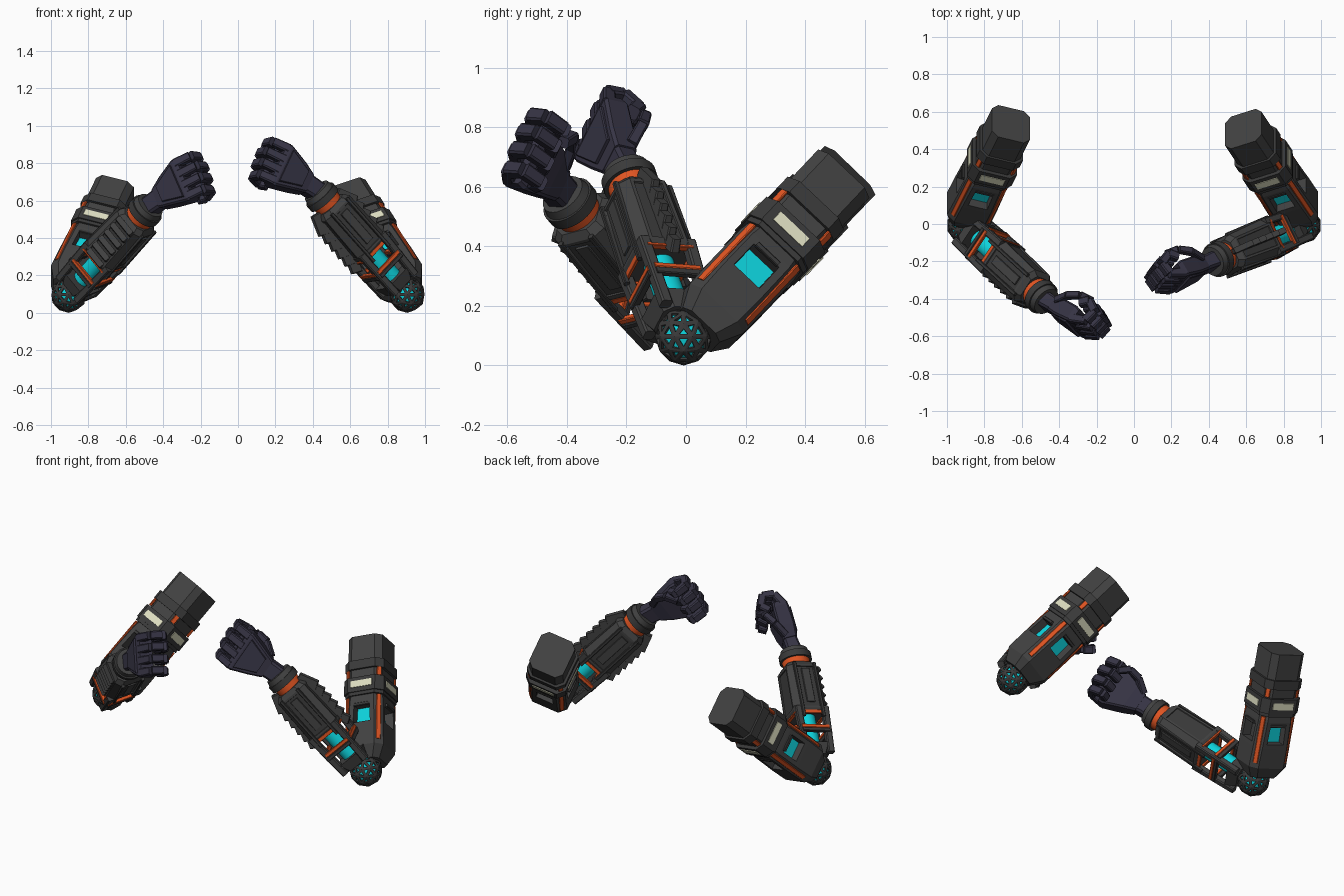
import bpy, bmesh, math
from mathutils import Matrix, Vector

cube = bpy.data.objects.get("Cube")
if cube:
    bpy.data.objects.remove(cube, do_unlink=True)


def material(name, rgb):
    m = bpy.data.materials.new(name)
    m.use_nodes = True
    m.diffuse_color = (*rgb, 1)
    m.node_tree.nodes["Principled BSDF"].inputs["Base Color"].default_value = (*rgb, 1)
    return m


GREY = material("armour grey", (0.054, 0.054, 0.054))
DARK = material("dark trim", (0.042, 0.042, 0.042))
HAND = material("hand indigo", (0.037, 0.034, 0.058))
ORANGE = material("orange accent", (0.75, 0.09, 0.016))
CYAN = material("cyan core", (0.004, 0.65, 0.72))
CREAM = material("cream plate", (0.74, 0.74, 0.54))


def frame(origin, axis, ref):
    """Matrix whose local z follows axis and whose x is closest to ref."""
    z = Vector(axis).normalized()
    x = Vector(ref)
    x = (x - z * x.dot(z)).normalized()
    m = Matrix((x, z.cross(x), z)).transposed().to_4x4()
    m.translation = origin
    return m


def finish(name, bm, m, mats, smooth=False):
    bmesh.ops.recalc_face_normals(bm, faces=bm.faces)
    me = bpy.data.meshes.new(name)
    bm.to_mesh(me)
    bm.free()
    for mat in mats:
        me.materials.append(mat)
    if smooth:
        me.shade_smooth()
        me.set_sharp_from_angle(angle=0.6)
    ob = bpy.data.objects.new(name, me)
    bpy.context.collection.objects.link(ob)
    ob.matrix_world = m
    return ob


def loft(name, m, levels, mat, recess=None):
    """Eight-sided body through levels of (z, half x, half y, chamfer).
    recess = (level, margin, depth, material, sign of the unlit x side)."""
    bm = bmesh.new()
    rings = []
    for z, hx, hy, c in levels:
        pts = [(hx, c - hy), (hx, hy - c), (hx - c, hy), (c - hx, hy),
               (-hx, hy - c), (-hx, c - hy), (c - hx, -hy), (hx - c, -hy)]
        rings.append([bm.verts.new((x, y, z)) for x, y in pts])
    panels = []
    for k, (lo, hi) in enumerate(zip(rings, rings[1:])):
        for i in range(8):
            j = (i + 1) % 8
            f = bm.faces.new((lo[i], lo[j], hi[j], hi[i]))
            if recess and k == recess[0] and i % 2 == 0:
                panels.append(f)
    bm.faces.new(rings[0][::-1])
    bm.faces.new(rings[-1])
    mats = [mat]
    if recess:
        _, margin, depth, inner, unlit = recess
        bm.normal_update()
        bmesh.ops.inset_individual(bm, faces=panels, thickness=margin, depth=0)
        bmesh.ops.inset_individual(bm, faces=panels, thickness=0.003, depth=-depth)
        for f in panels:
            f.material_index = int(f.calc_center_median().x * unlit < 0.03)
        mats.append(inner)
    return finish(name, bm, m, mats)


def beam(name, m, a, b, w, t, mat, taper=1.0):
    """Chamfered bar between two local points."""
    a, b = Vector(a), Vector(b)
    d = b - a
    ref = (0, 1, 0) if abs(d.x) > 0.9 * d.length else (1, 0, 0)
    c = 0.15 * min(w, t)
    loft(name, m @ frame(a, d, ref),
         [(0, w / 2, t / 2, c), (d.length, w / 2 * taper, t / 2 * taper, c * taper)], mat)


def drum(name, m, z0, z1, r0, r1, mat):
    bm = bmesh.new()
    bmesh.ops.create_cone(bm, cap_ends=True, segments=28, radius1=r0, radius2=r1, depth=z1 - z0,
                          matrix=Matrix.Translation((0, 0, (z0 + z1) / 2)))
    finish(name, bm, m, [mat], True)


def elbow_ball(name, centre, r):
    bm = bmesh.new()
    bmesh.ops.create_icosphere(bm, subdivisions=2, radius=r)
    cells = list(bm.faces)
    bmesh.ops.inset_individual(bm, faces=cells, thickness=r * 0.175, depth=0)
    bmesh.ops.inset_individual(bm, faces=cells, thickness=0.001, depth=-r * 0.09)
    for f in cells:
        f.material_index = 1
    finish(name, bm, Matrix.Translation(centre), [DARK, CYAN])


def upper_arm(side, m, inward):
    # lower shell with glowing windows, the inward one left dark
    loft(side + "_upper_arm_shell", m,
         [(0.05, 0.085, 0.085, 0.03), (0.12, 0.122, 0.122, 0.04), (0.24, 0.12, 0.125, 0.04),
          (0.4, 0.115, 0.124, 0.04), (0.46, 0.108, 0.116, 0.04)],
         GREY, (2, 0.037, 0.05, CYAN, inward))
    # collars and shoulder block
    for n, z0, z1, hx, hy in (("lower", 0.435, 0.455, 0.12, 0.13), ("middle", 0.455, 0.545, 0.126, 0.136),
                              ("upper", 0.6, 0.655, 0.122, 0.13)):
        loft(side + "_" + n + "_collar", m, [(z0, hx, hy, 0.04), (z1, hx, hy, 0.04)], DARK)
    loft(side + "_shoulder_block", m,
         [(0.45, 0.105, 0.113, 0.035), (0.65, 0.107, 0.118, 0.035), (0.81, 0.107, 0.118, 0.035)], GREY)
    for k in range(4):
        turned = m @ Matrix.Rotation(k * math.pi / 2, 4, 'Z')
        reach = 0.126 if k % 2 == 0 else 0.136
        # cream plates and window lips
        beam(side + "_cream_plate", turned, (reach, 0, 0.482), (reach, 0, 0.522), 0.008, 0.135, CREAM)
        beam(side + "_window_lip", turned, (0.118, -0.05, 0.378), (0.118, 0.05, 0.378), 0.02, 0.018, DARK)
        # orange strips on the chamfered corners
        sx, sy = ((1, 1), (-1, 1), (-1, -1), (1, -1))[k]
        for z0, z1 in ((0.15, 0.43), (0.55, 0.64)):
            foot = Vector((sx * 0.098, sy * 0.104, z0))
            loft(side + "_orange_strip", m @ frame(foot, (0, 0, 1), (sx, sy, 0)),
                 [(0, 0.006, 0.014, 0.003), (z1 - z0, 0.006, 0.014, 0.003)], ORANGE)


def forearm(side, m, rib_rows):
    # open frame around the glowing core
    drum(side + "_core", m, 0.06, 0.35, 0.052, 0.052, CYAN)
    loft(side + "_elbow_block", m, [(0.065, 0.075, 0.075, 0.03), (0.13, 0.096, 0.096, 0.03)], GREY)
    for sx in (-1, 1):
        for sy in (-1, 1):
            beam(side + "_strut", m, (sx * 0.077, sy * 0.077, 0.07), (sx * 0.086, sy * 0.086, 0.36),
                 0.04, 0.04, GREY)
    for s in (-1, 1):
        for z, w, mat in ((0.228, 0.02, ORANGE), (0.205, 0.026, DARK), (0.324, 0.011, ORANGE)):
            beam(side + "_cross_bar", m, (s * 0.096, -0.085, z), (s * 0.096, 0.085, z), 0.022, w, mat)
            beam(side + "_cross_bar", m, (-0.085, s * 0.096, z), (0.085, s * 0.096, z), w, 0.022, mat)
    # solid shell with recessed panels
    loft(side + "_forearm_shell", m,
         [(0.33, 0.098, 0.098, 0.035), (0.345, 0.106, 0.106, 0.035),
          (0.63, 0.1, 0.1, 0.035), (0.658, 0.08, 0.08, 0.03)], GREY, (1, 0.018, 0.006, DARK, 0))
    for s in (-1, 1):
        beam(side + "_side_panel", m, (0, s * 0.1, 0.385), (0, s * 0.098, 0.6), 0.05, 0.014, GREY)
        for x in (-0.062, 0.062):
            beam(side + "_side_rail", m, (x, s * 0.106, 0.29), (x, s * 0.1, 0.64), 0.018, 0.018, DARK)
    # rows of slanted ribs
    for s, reach in rib_rows:
        for k in range(6):
            z = 0.335 + k * 0.055
            beam(side + "_rib", m, (s * 0.088, 0, z), (s * reach, 0, z + 0.02), 0.034, 0.13, GREY, 0.9)
    # wrist rings
    drum(side + "_wrist_seal", m, 0.65, 0.705, 0.077, 0.081, ORANGE)
    drum(side + "_wrist_ring", m, 0.695, 0.735, 0.094, 0.094, DARK)
    drum(side + "_wrist_cuff", m, 0.735, 0.765, 0.086, 0.078, GREY)


def hand(side, m, p):
    """Fist along local z, p gives the palm side on local y."""
    loft(side + "_wrist_neck", m, [(-0.03, 0.05, 0.045, 0.012), (0.1, 0.055, 0.04, 0.012)], HAND)
    loft(side + "_palm", m,
         [(0.08, 0.06, 0.043, 0.01), (0.15, 0.088, 0.05, 0.01),
          (0.26, 0.128, 0.047, 0.01), (0.29, 0.125, 0.038, 0.01)], HAND)
    loft(side + "_back_plate", m @ Matrix.Translation((0, -p * 0.045, 0)),
         [(0.12, 0.05, 0.013, 0.004), (0.25, 0.1, 0.015, 0.004)], HAND)
    # four curled fingers
    for k in range(4):
        x = -0.102 + k * 0.068
        lift = (0.006, 0.016, 0.01, -0.006)[k]
        path = [(-0.025, 0.265), (0.008, 0.345 + lift), (0.075, 0.355 + lift),
                (0.108, 0.29 + lift), (0.07, 0.255)]
        for (y0, z0), (y1, z1) in zip(path, path[1:]):
            beam(side + "_finger", m, (x, p * y0, z0), (x, p * y1, z1), 0.05, 0.048, HAND, 0.92)
    # thumb on the upper edge, folding over the palm
    joints = [(-0.06, 0.025, 0.1), (-0.108, 0.07, 0.165), (-0.112, 0.105, 0.23), (-0.06, 0.122, 0.28)]
    for a, b in zip(joints, joints[1:]):
        beam(side + "_thumb", m, (a[0], p * a[1], a[2]), (b[0], p * b[1], b[2]), 0.042, 0.04, HAND, 0.9)


# each arm: sign, upper arm direction, forearm direction, rib facing, rib rows, hand direction
POSES = (
    ("left", 1, (-0.335, 0.5, 0.53), (-0.48, -0.19, 0.55), (0.64, 0.36, 0.68),
     ((1, 0.13), (-1, 0.14)), (-0.78, -0.33, 0.53)),
    ("right", -1, (0.255, 0.51, 0.53), (0.43, -0.40, 0.47), (-0.5, -0.7, -0.2),
     ((1, 0.116),), (0.72, -0.45, 0.53)),
)
for side, s, up, fore, rib, rows, grip in POSES:
    elbow = Vector((s * 0.905, -0.008, 0.097))
    elbow_ball(side + "_elbow_ball", elbow, 0.097)
    upper_arm(side, frame(elbow + Vector((s * 0.018, 0.012, -0.01)), up, (1, 0, 0)), -s)
    forearm(side, frame(elbow, fore, rib), rows)
    wrist = elbow + Vector(fore).normalized() * 0.75
    hand(side, frame(wrist, grip, (-s * 0.35, -0.4, -0.85)), -s)
